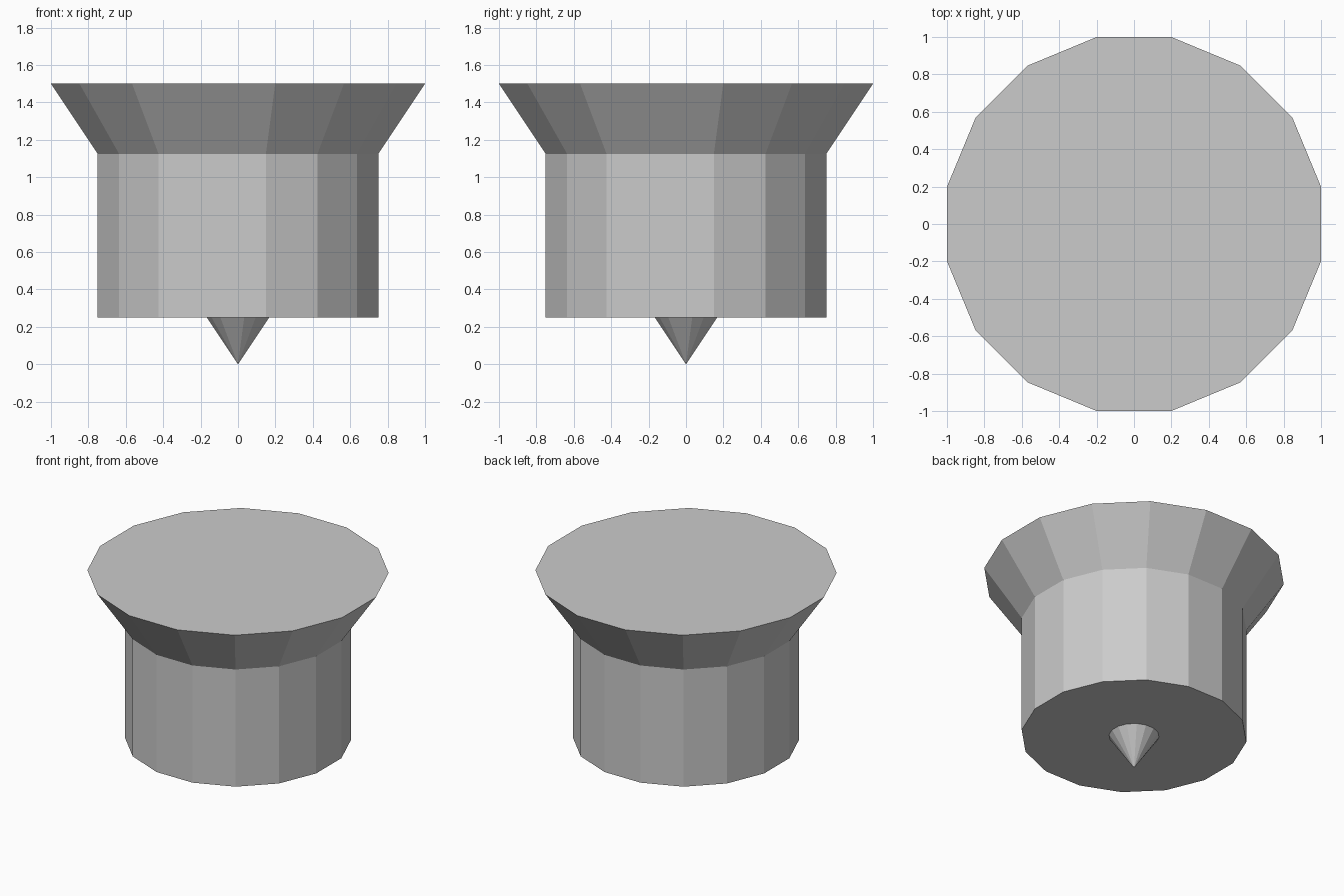
import bpy, bmesh, math

if "Cube" in bpy.data.objects:
    bpy.data.objects.remove(bpy.data.objects["Cube"])

SIDES = 16


def lathe(name, profile, cap_bottom, cap_top):
    """Revolve (flat-to-centre radius, z) points into a faceted 16-sided part."""
    bm = bmesh.new()
    step = 2 * math.pi / SIDES
    rings = []
    for apothem, z in profile:
        if apothem == 0:
            rings.append([bm.verts.new((0, 0, z))] * SIDES)
            continue
        r = apothem / math.cos(step / 2)
        rings.append([bm.verts.new((r * math.cos((i + 0.5) * step),
                                    r * math.sin((i + 0.5) * step), z))
                      for i in range(SIDES)])
    for low, high in zip(rings, rings[1:]):
        for i in range(SIDES):
            j = (i + 1) % SIDES
            corners = dict.fromkeys((low[i], low[j], high[j], high[i]))
            bm.faces.new(list(corners))
    if cap_bottom:
        bm.faces.new(rings[0][::-1])
    if cap_top:
        bm.faces.new(rings[-1])
    mesh = bpy.data.meshes.new(name)
    bm.to_mesh(mesh)
    bm.free()
    obj = bpy.data.objects.new(name, mesh)
    bpy.context.collection.objects.link(obj)
    return obj


# Straight body with flared head
lathe("body_and_flared_head", [(0.75, 0.25), (0.75, 1.125), (1.0, 1.5)], True, True)

# Small pointed tip under the body
lathe("pointed_tip", [(0, 0), (1 / 6, 0.25)], False, False)
